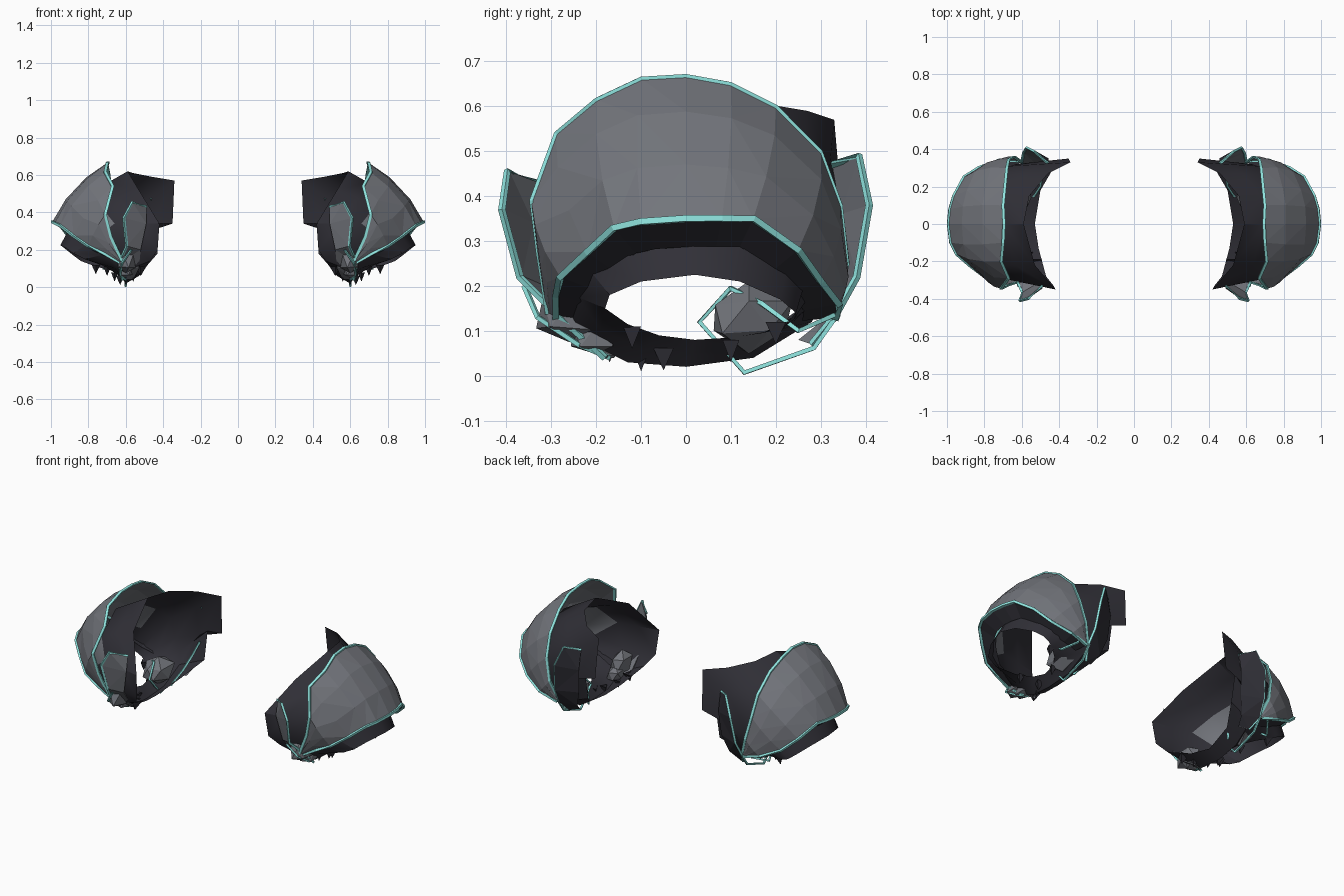
import bpy, bmesh, math, random
from mathutils import Vector

if "Cube" in bpy.data.objects:
    bpy.data.objects.remove(bpy.data.objects["Cube"])

random.seed(4)


def material(name, rgb):
    m = bpy.data.materials.new(name)
    m.diffuse_color = (*rgb, 1)
    m.use_nodes = True
    m.node_tree.nodes["Principled BSDF"].inputs["Base Color"].default_value = m.diffuse_color
    return m


METAL = material("grey_metal", (0.17, 0.178, 0.2))
CLOTH = material("dark_cloth", (0.030, 0.029, 0.038))
TEAL = material("teal_trim", (0.28, 0.78, 0.74))


def finish(bm, name, mats, smooth=False, facing=None, thick=0):
    """Turn a bmesh into an object mirrored to the other shoulder."""
    bmesh.ops.recalc_face_normals(bm, faces=bm.faces)
    if facing:
        bm.normal_update()
        if sum((f.normal * f.calc_area()).dot(Vector(facing)) for f in bm.faces) < 0:
            bmesh.ops.reverse_faces(bm, faces=bm.faces)
    me = bpy.data.meshes.new(name)
    bm.to_mesh(me)
    bm.free()
    for m in mats:
        me.materials.append(m)
    ob = bpy.data.objects.new(name, me)
    bpy.context.collection.objects.link(ob)
    if thick:
        ob.modifiers.new("thickness", 'SOLIDIFY').thickness = thick
    mod = ob.modifiers.new("other_side", 'MIRROR')
    mod.use_mirror_merge = False
    if smooth:
        bpy.context.view_layer.objects.active = ob
        ob.select_set(True)
        bpy.ops.object.shade_smooth_by_angle(angle=math.radians(35))
        ob.select_set(False)
    return ob


def loft(bm, rows, closed=False):
    grid = [[bm.verts.new(p) for p in row] for row in rows]
    n = len(rows[0])
    for a, b in zip(grid, grid[1:]):
        for i in range(n if closed else n - 1):
            j = (i + 1) % n
            bm.faces.new((a[i], a[j], b[j], b[i]))


def blend(a, b, t):
    return [Vector(p).lerp(Vector(q), t) for p, q in zip(a, b)]


def trim(name, path, r=0.007, facing=(0.8, 0.1, 0.6), depth=None):
    """Flat cord along a path: half width r, half depth along the facing direction."""
    pts = [Vector(p) for p in path]
    rows = []
    for i, p in enumerate(pts):
        t = (pts[min(i + 1, len(pts) - 1)] - pts[max(i - 1, 0)]).normalized()
        u = t.cross(Vector(facing)).normalized()
        v = t.cross(u) * (depth or r)
        u = u * r
        rows.append([p + u + v, p - u + v, p - u - v, p + u - v])
    bm = bmesh.new()
    loft(bm, rows, True)
    finish(bm, name, [TEAL])


# Shoulder plate: faceted shell between an upper and a lower rim
upper = [(.62, -.31, .14), (.68, -.33, .27), (.71, -.345, .39), (.67, -.29, .54),
         (.71, -.2, .615), (.70, -.1, .662), (.695, 0, .668), (.70, .1, .65),
         (.69, .2, .60), (.68, .3, .5), (.67, .345, .38), (.64, .36, .25), (.6, .33, .14)]
lower = [(.63, -.29, .13), (.72, -.29, .18), (.8, -.28, .22), (.88, -.22, .275),
         (.95, -.16, .33), (.98, -.1, .343), (.993, 0, .35), (.985, .08, .35),
         (.965, .15, .35), (.91, .25, .28), (.83, .3, .21), (.72, .34, .16), (.61, .335, .13)]
centre = Vector((.6, 0, .28))
rows = [upper]
for t in (0.33, 0.67):
    row = blend(upper, lower, t)
    for p, a, b in zip(row, upper, lower):
        p += (p - centre).normalized() * 0.07 * (Vector(a) - Vector(b)).length
    rows.append(row)
rows.append(lower)
bm = bmesh.new()
loft(bm, rows)
bmesh.ops.triangulate(bm, faces=bm.faces)
finish(bm, "shoulder_plate", [METAL], facing=(1, 0, 0.5))
trim("upper_plate_trim", upper, 0.004, (1, 0, 0), 0.008)
trim("lower_plate_trim", lower, 0.007, (1, 0, 0.15))

# Dark lip closing the gap between the plate's lower rim and the sleeve
bm = bmesh.new()
loft(bm, [lower, [Vector(p).lerp(Vector((.68, .03, .1)), .25) for p in lower]])
finish(bm, "plate_lip", [CLOTH], facing=(1, 0, -1))

# Cloth sleeve: open tube from the chest flaps to the arm opening
inner = [(.59, 0, .62), (.56, .15, .61), (.46, .27, .59), (.34, .33, .57), (.35, .35, .34),
         (.43, .33, .34), (.43, .3, .18), (.5, .18, .1), (.53, 0, .06), (.51, -.13, .08),
         (.47, -.28, .14), (.43, -.33, .2), (.42, -.35, .34), (.53, -.22, .52)]
middle = [(.80, 0, .5), (.78, .16, .48), (.72, .26, .42), (.66, .31, .36), (.63, .32, .25),
          (.6, .31, .18), (.58, .28, .12), (.59, .15, .04), (.6, 0, .02), (.6, -.13, .03),
          (.6, -.25, .09), (.62, -.3, .2), (.66, -.3, .34), (.74, -.22, .44)]
outer = [(.95, .02, .225), (.93, .12, .21), (.88, .21, .17), (.84, .245, .14), (.8, .24, .125),
         (.76, .22, .11), (.70, .17, .095), (.655, .1, .085), (.64, .02, .08), (.66, -.06, .09),
         (.72, -.13, .115), (.82, -.18, .15), (.88, -.17, .18), (.92, -.1, .21)]
bm = bmesh.new()
loft(bm, [inner, blend(inner, middle, .5), middle, blend(middle, outer, .5), outer], True)
# Metal lining on the band of faces hidden under the plate
for k, f in enumerate(bm.faces):
    band, i = divmod(k, len(inner))
    f.material_index = int(band == 2 and (i >= 12 or i <= 1))
finish(bm, "sleeve", [CLOTH, METAL], True)

# Torn cloth shards under the sleeve
bm = bmesh.new()
for x, y, z in [(.56, -.17, .03), (.6, -.1, .01), (.63, -.05, .012), (.7, -.12, .06),
                (.66, .1, .03), (.76, .2, .07), (.52, -.22, .06)]:
    w = random.uniform(.018, .03)
    tip = Vector((x, y, z))
    base = tip + Vector((0, 0, .05))
    vs = [bm.verts.new(p) for p in (tip, base + Vector((w, w, 0)), base + Vector((-w, w, 0)),
                                    base + Vector((0, -w, 0)))]
    for i, j in ((1, 2), (2, 3), (3, 1)):
        bm.faces.new((vs[0], vs[i], vs[j]))
finish(bm, "torn_shards", [CLOTH])

# Flared straps on the front and back; the back one has a cloth outer side
front_in = [(.49, -.33, .43), (.49, -.345, .34), (.52, -.325, .2), (.53, -.25, .1), (.56, -.16, .04)]
front_out = [(.565, -.398, .455), (.61, -.41, .37), (.595, -.37, .22), (.635, -.28, .13), (.62, -.18, .04)]
back_in = [(.46, .325, .47), (.46, .345, .36), (.47, .33, .22), (.5, .3, .12), (.52, .25, .08)]
back_out = [(.53, .385, .49), (.575, .408, .38), (.59, .38, .22), (.6, .33, .13), (.57, .28, .07)]
for name, a, b, shift, mat, facing, thick in (
        ("front_strap", front_in, front_out, 0, METAL, (0, -1, 0), .006),
        ("back_strap", back_in, back_out, 0, METAL, (1, -1, 0), 0),
        ("back_strap_cloth", back_in, back_out, .006, CLOTH, (-1, 1, 0), 0)):
    off = Vector((-shift / 2, shift, 0))
    bm = bmesh.new()
    loft(bm, [[p + off for p in blend(a, b, t)] for t in (0, 1)])
    bmesh.ops.triangulate(bm, faces=bm.faces)
    finish(bm, name, [mat], facing=facing, thick=thick)
trim("front_strap_trim", [front_in[0]] + front_out, 0.006, (.7, -.7, .1))
trim("back_strap_trim", [back_in[0]] + back_out, 0.006, (.7, .7, .1))

# Crumpled buckles below the arm
for name, loc, size in (("rear_buckle", (.62, .14, .13), (.08, .105, .075)),
                        ("front_buckle", (.60, -.26, .14), (.055, .085, .075)),
                        ("front_lower_buckle", (.6, -.2, .09), (.045, .06, .05))):
    bm = bmesh.new()
    bmesh.ops.create_icosphere(bm, subdivisions=1, radius=1)
    for v in bm.verts:
        k = random.uniform(.8, 1.15)
        v.co = Vector([loc[i] + v.co[i] * size[i] * k for i in range(3)])
    finish(bm, name, [METAL])

# Loose teal cords under the arm, over the buckle and inside the rear flap
trim("underarm_cord", [(.6, .34, .14), (.6, .285, .062), (.6, .13, .007), (.6, .03, .12),
                       (.62, .1, .195), (.69, .17, .16), (.72, .25, .10), (.66, .33, .135)],
     0.005, (1, .1, .1))
trim("front_buckle_cord", [(.57, -.36, .2), (.62, -.33, .13), (.63, -.24, .07), (.6, -.17, .04)],
     0.005, (.8, -.5, .1))
trim("rear_flap_cord", [(.46, .3, .28), (.49, .27, .2), (.5, .2, .14), (.54, .14, .06)],
     0.005, (-.7, -.7, .1))
